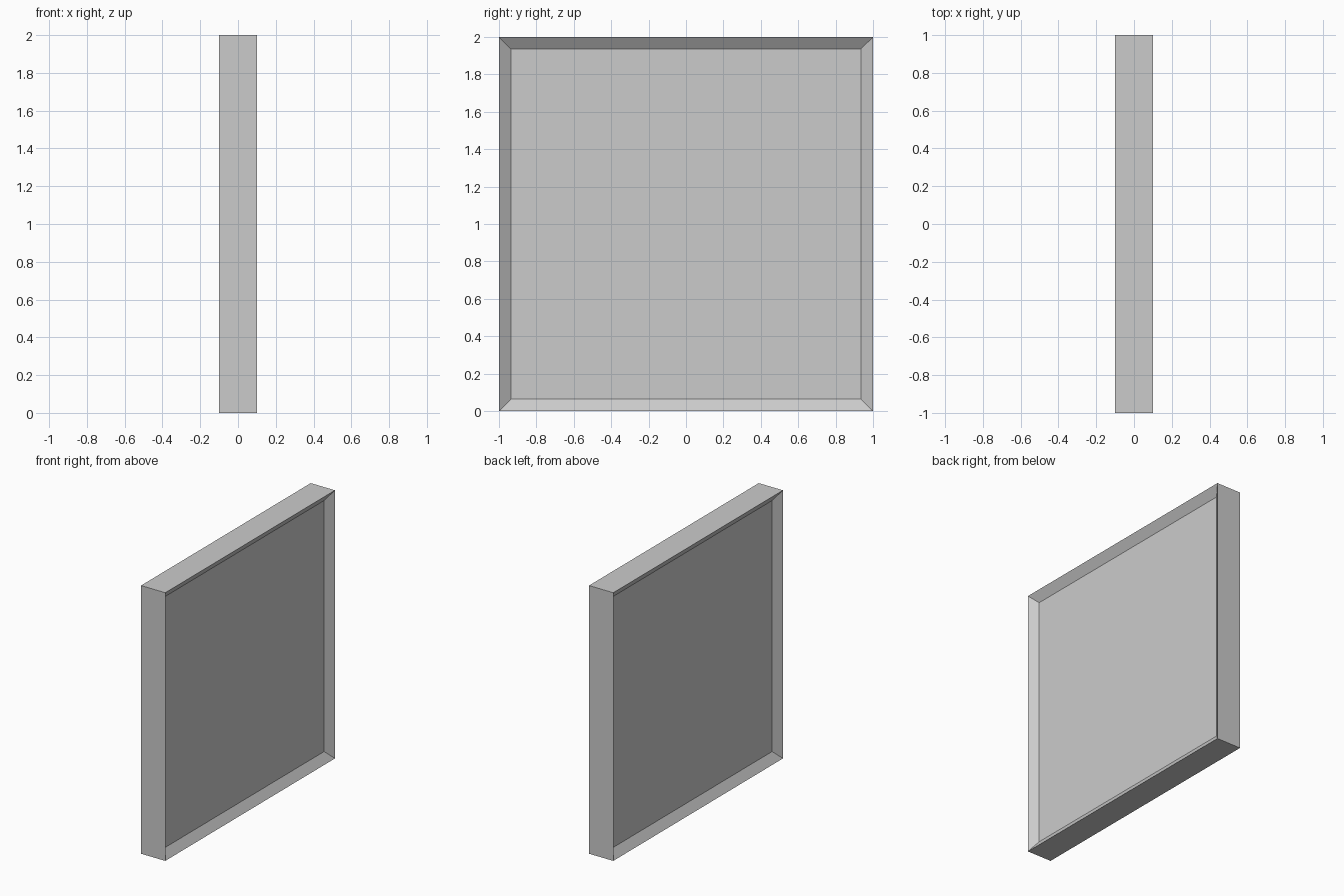
import bpy, bmesh
from mathutils import Matrix, Vector

if "Cube" in bpy.data.objects:
    bpy.data.objects.remove(bpy.data.objects["Cube"])

SIZE, THICK = 2.0, 0.2
BORDER, DEPTH = 0.064, 0.045

# Square slab standing on the ground
bm = bmesh.new()
bmesh.ops.create_cube(bm, size=1.0, matrix=Matrix.Translation((0, 0, SIZE / 2)) @ Matrix.Diagonal((THICK, SIZE, SIZE, 1)))
bm.normal_update()

# Raised border with a sunken panel on both broad sides
broad = [f for f in bm.faces if abs(f.normal.x) > 0.9]
bmesh.ops.inset_individual(bm, faces=broad, thickness=BORDER, use_even_offset=True)
for f in broad:
    side = 1 if f.calc_center_median().x > 0 else -1
    bmesh.ops.translate(bm, verts=f.verts[:], vec=Vector((-side * DEPTH, 0, 0)))
bmesh.ops.recalc_face_normals(bm, faces=bm.faces[:])

mesh = bpy.data.meshes.new("framed_wall_panel")
bm.to_mesh(mesh)
bm.free()
bpy.context.collection.objects.link(bpy.data.objects.new("framed_wall_panel", mesh))
